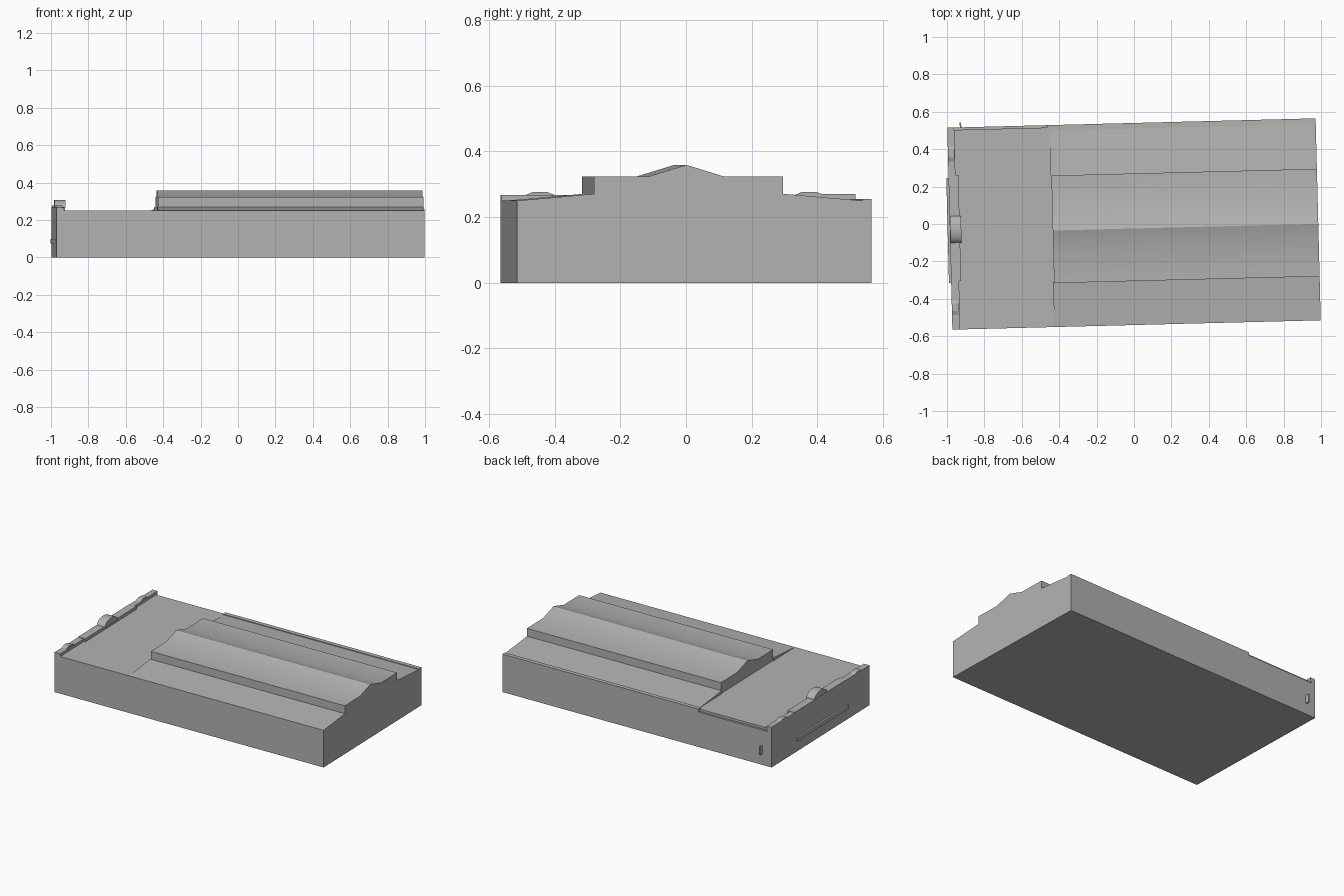
import bpy, bmesh, math
from mathutils import Matrix

cube = bpy.data.objects.get("Cube")
if cube:
    bpy.data.objects.remove(cube, do_unlink=True)

# One plain grey for the whole building
grey = bpy.data.materials.new("concrete grey")
grey.use_nodes = True
colour = (0.45, 0.45, 0.45, 1)
grey.diffuse_color = colour
grey.node_tree.nodes["Principled BSDF"].inputs["Base Color"].default_value = colour

TURN = Matrix.Rotation(math.radians(1.45), 4, "Z")  # building sits slightly turned
END = 0.985   # half length
SIDE = 0.54   # half width
EAVE = 0.25   # wall height


def prism(name, profile, x0, x1, smooth=False):
    """Extrude a (y, z) profile along the building from x0 to x1."""
    bm = bmesh.new()
    face = bm.faces.new([bm.verts.new((x0, y, z)) for y, z in profile])
    out = bmesh.ops.extrude_face_region(bm, geom=[face])
    new = [v for v in out["geom"] if isinstance(v, bmesh.types.BMVert)]
    bmesh.ops.translate(bm, verts=new, vec=(x1 - x0, 0, 0))
    bmesh.ops.recalc_face_normals(bm, faces=bm.faces)
    bm.transform(TURN)
    mesh = bpy.data.meshes.new(name)
    bm.to_mesh(mesh)
    bm.free()
    mesh.materials.append(grey)
    obj = bpy.data.objects.new(name, mesh)
    bpy.context.collection.objects.link(obj)
    if smooth:
        bpy.ops.object.select_all(action="DESELECT")
        obj.select_set(True)
        bpy.context.view_layer.objects.active = obj
        bpy.ops.object.shade_smooth_by_angle(angle=math.radians(30))
    return obj


def box(name, x0, x1, y0, y1, z0, z1):
    return prism(name, [(y0, z0), (y1, z0), (y1, z1), (y0, z1)], x0, x1)


# Main block, with a low ledge cut along the rear of the flat roof
body = box("main_block", -END, END, -SIDE, SIDE, 0, EAVE)
cutter = box("ledge_cutter", -0.955, -0.45, SIDE - 0.013, SIDE + 0.05, 0.235, 0.3)
cutter.hide_render = True
cutter.hide_viewport = True
cut = body.modifiers.new("ledge", "BOOLEAN")
cut.operation = "DIFFERENCE"
cut.solver = "EXACT"
cut.object = cutter

# Sloping aisle roofs and the raised hall with its ridged skylight
HALL = -0.435
prism("front_aisle_roof", [(-SIDE, EAVE), (-0.3, EAVE), (-0.3, 0.271)], HALL - 0.005, END)
prism("rear_aisle_roof", [(0.51, EAVE), (0.27, EAVE), (0.27, 0.271)], HALL - 0.005, END)
box("rear_roof_lip", -0.45, END, 0.512, SIDE, EAVE - 0.01, 0.255)
prism("raised_hall", [(-0.305, EAVE), (0.27, EAVE), (0.27, 0.324), (0.09, 0.324),
                      (-0.024, 0.359), (-0.138, 0.324), (-0.305, 0.324)],
      HALL, END, smooth=True)

# End parapet in stepped widths, with low caps and a small barrel vault
for name, y0, y1, inner, top in (
        ("parapet_front", -SIDE, -0.28, -0.943, 0.268),
        ("parapet_middle", -0.28, 0.285, -0.932, 0.271),
        ("parapet_rear", 0.285, 0.43, -0.948, 0.268),
        ("parapet_corner", 0.43, SIDE, -0.948, 0.27)):
    box(name, -END, inner, y0, y1, EAVE - 0.01, top)
for name, y in (("front_cap", -0.42), ("rear_cap", 0.4)):
    prism(name, [(y - 0.05, 0.265), (y + 0.05, 0.265), (y + 0.02, 0.277),
                 (y - 0.02, 0.277)], -END, -0.95)

steps = 16
arc = [(-0.005 + 0.072 * math.cos(math.pi * i / steps),
        0.266 + 0.042 * math.sin(math.pi * i / steps)) for i in range(steps + 1)]
prism("barrel_vault", arc, -END + 0.002, -0.924, smooth=True)

# Thin bars on the end wall and rear wall
box("end_wall_bar", -END - 0.012, -END + 0.005, -0.29, 0.27, 0.075, 0.1)
box("rear_wall_bar", -0.918, -0.91, SIDE - 0.01, SIDE + 0.025, 0.075, 0.13)
